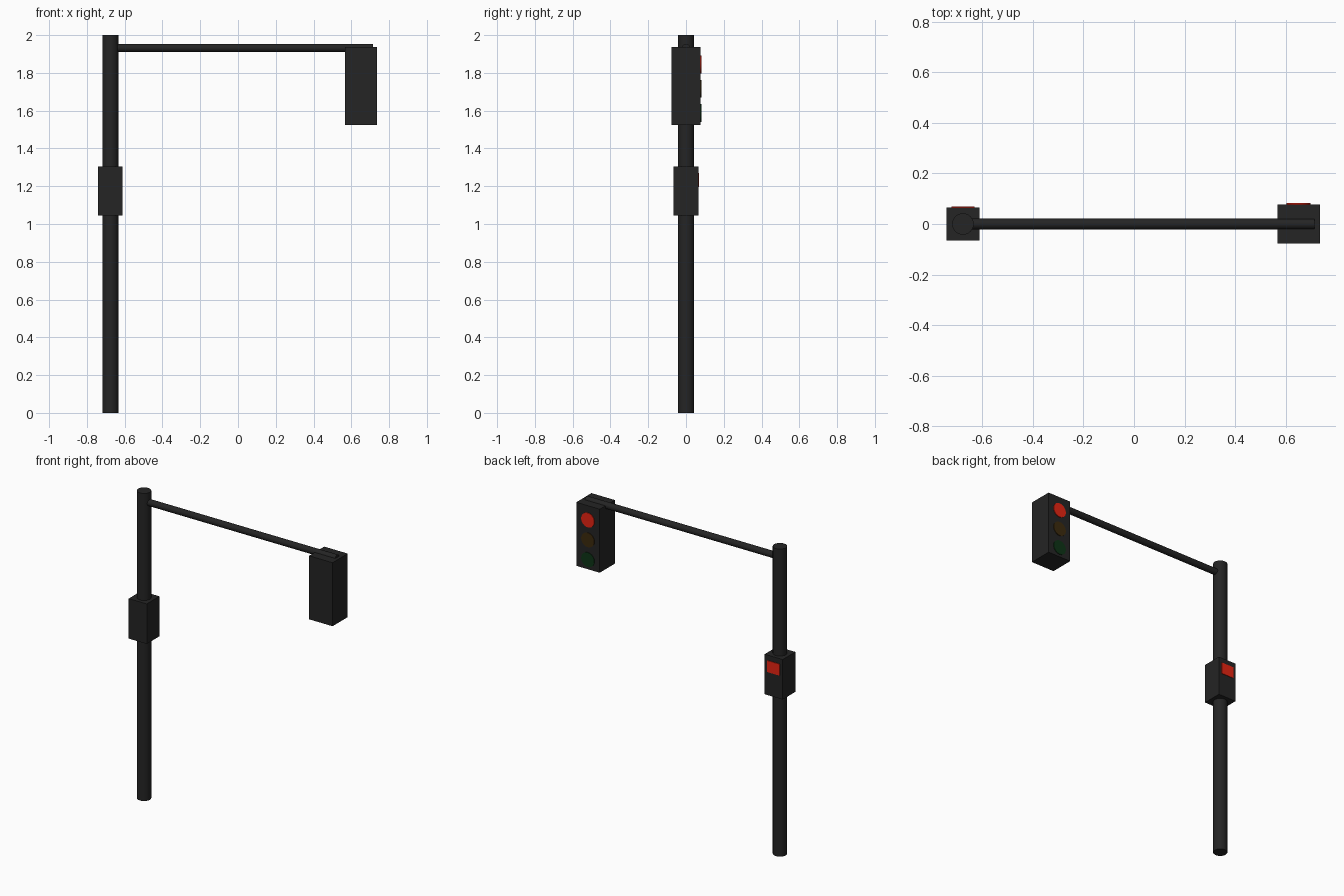
import bpy
import math

old = bpy.data.objects.get("Cube")
if old:
    bpy.data.objects.remove(old, do_unlink=True)


def material(name, rgb):
    mat = bpy.data.materials.new(name)
    mat.use_nodes = True
    mat.diffuse_color = (*rgb, 1)
    mat.node_tree.nodes["Principled BSDF"].inputs["Base Color"].default_value = (*rgb, 1)
    return mat


dark = material("dark_metal", (0.018, 0.018, 0.018))
red = material("lit_red", (0.8, 0.018, 0.006))
amber = material("unlit_amber", (0.045, 0.023, 0.004))
green = material("unlit_green", (0.004, 0.034, 0.008))


def box(name, low, high, mat):
    """Box between two opposite corners."""
    centre = [(a + b) / 2 for a, b in zip(low, high)]
    bpy.ops.mesh.primitive_cube_add(size=1, location=centre)
    obj = bpy.context.object
    obj.name = name
    obj.scale = [b - a for a, b in zip(low, high)]
    bpy.ops.object.transform_apply(location=False, rotation=False, scale=True)
    obj.data.materials.append(mat)


def cylinder(name, centre, radius, length, mat, rotation=(0, 0, 0)):
    bpy.ops.mesh.primitive_cylinder_add(vertices=32, radius=radius, depth=length,
                                        location=centre, rotation=rotation)
    obj = bpy.context.object
    obj.name = name
    obj.data.materials.append(mat)
    bpy.ops.object.shade_smooth_by_angle(angle=math.radians(40))


QUARTER = math.pi / 2
POLE_X = -0.676
SIGNAL_X = 0.65
ARM_END = 0.714

# Upright pole and overhead arm
cylinder("pole", (POLE_X, 0, 1), 0.0425, 2, dark)
cylinder("arm", ((POLE_X + ARM_END) / 2, 0, 1.932), 0.021, ARM_END - POLE_X, dark,
         (0, QUARTER, 0))

# Signal housing with three lamps on its rear face
box("signal_housing", (0.566, -0.078, 1.524), (0.735, 0.078, 1.937), dark)
lamps = [("red_lamp", red), ("amber_lamp", amber), ("green_lamp", green)]
for i, (name, mat) in enumerate(lamps):
    cylinder(name, (SIGNAL_X, 0.077, 1.845 - 0.129 * i), 0.047, 0.01, mat, (QUARTER, 0, 0))

# Crossing control box and its red panel
box("control_box", (POLE_X - 0.065, -0.065, 1.044), (POLE_X + 0.065, 0.065, 1.304), dark)
box("control_panel", (POLE_X - 0.045, 0.062, 1.195), (POLE_X + 0.045, 0.069, 1.27), red)
